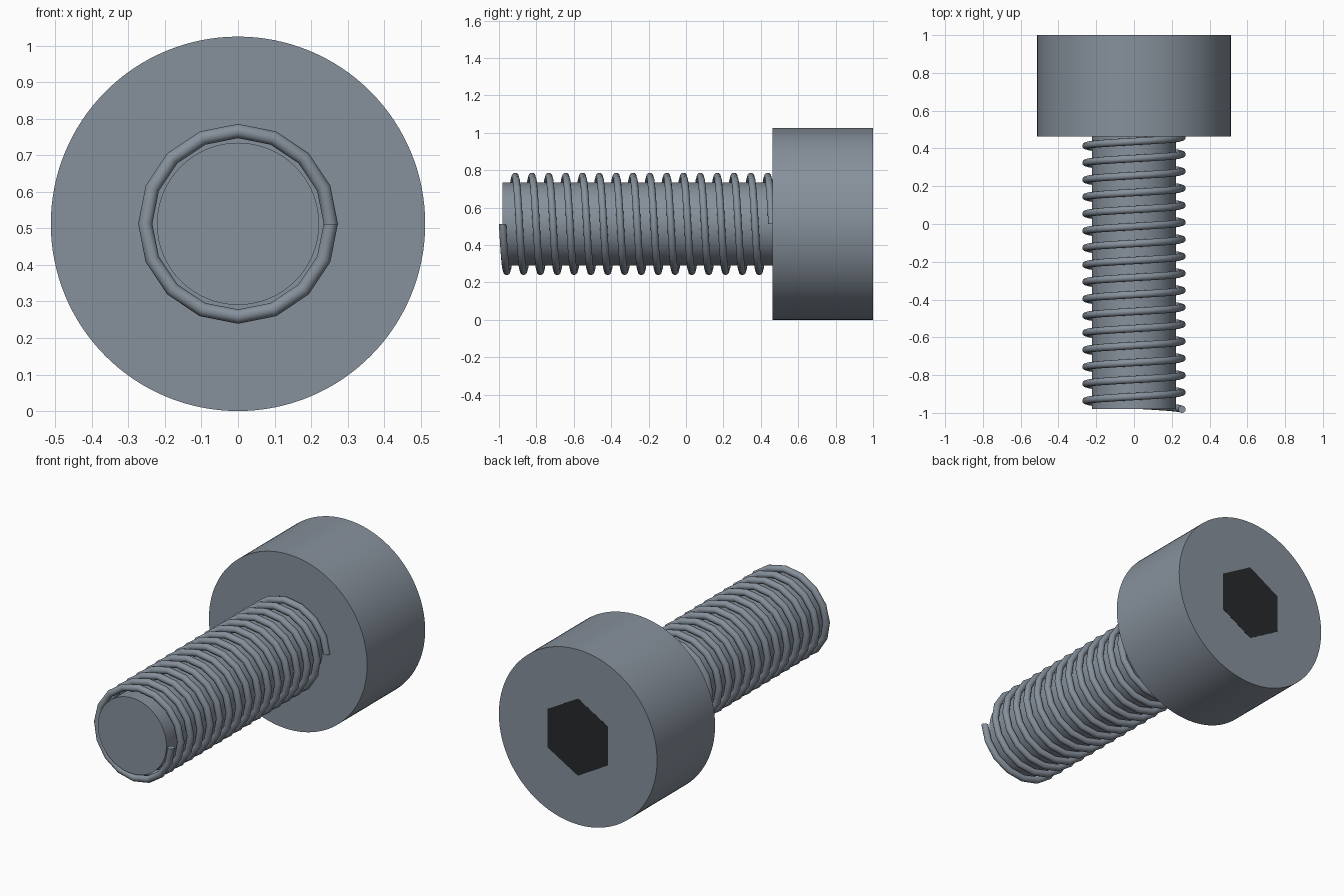
import bpy, bmesh, math
from mathutils import Vector

if "Cube" in bpy.data.objects:
    bpy.data.objects.remove(bpy.data.objects["Cube"])

AXIS_Z = 0.5125


def material(name, rgb):
    mat = bpy.data.materials.new(name)
    mat.diffuse_color = (*rgb, 1)
    mat.use_nodes = True
    mat.node_tree.nodes["Principled BSDF"].inputs["Base Color"].default_value = mat.diffuse_color
    return mat


STEEL = material("blue_grey_steel", (0.24, 0.28, 0.33))
DARK = material("dark_drive", (0.02, 0.022, 0.025))


def finish(name, bm, mat):
    bmesh.ops.recalc_face_normals(bm, faces=bm.faces)
    mesh = bpy.data.meshes.new(name)
    bm.to_mesh(mesh)
    bm.free()
    mesh.materials.append(mat)
    obj = bpy.data.objects.new(name, mesh)
    bpy.context.collection.objects.link(obj)
    return obj


def smooth(obj, degrees=30):
    bpy.ops.object.select_all(action='DESELECT')
    obj.select_set(True)
    bpy.context.view_layer.objects.active = obj
    bpy.ops.object.shade_smooth_by_angle(angle=math.radians(degrees))


def rod(name, radius, y0, y1, sides, mat):
    """Closed cylinder or prism running along y."""
    bm = bmesh.new()
    rings = []
    for y in (y0, y1):
        rings.append([bm.verts.new((radius * math.sin(math.tau * i / sides), y,
                                    AXIS_Z + radius * math.cos(math.tau * i / sides)))
                      for i in range(sides)])
    for i in range(sides):
        j = (i + 1) % sides
        bm.faces.new((rings[0][i], rings[0][j], rings[1][j], rings[1][i]))
    for r in rings:
        bm.faces.new(r)
    return finish(name, bm, mat)


def helix_thread(name, radius, tube, y0, pitch, turns, steps, sides, mat):
    """Wire wound around the shaft in straight steps, with capped ends."""
    bm = bmesh.new()
    rings = []
    for k in range(turns * steps + 1):
        a = math.tau * k / steps
        out = Vector((math.cos(a), 0, -math.sin(a)))
        centre = out * radius + Vector((0, y0 + pitch * k / steps, AXIS_Z))
        rings.append([bm.verts.new(centre + out * tube * math.cos(math.tau * s / sides)
                                   + Vector((0, tube * math.sin(math.tau * s / sides), 0)))
                      for s in range(sides)])
    for a, b in zip(rings, rings[1:]):
        for s in range(sides):
            t = (s + 1) % sides
            bm.faces.new((a[s], a[t], b[t], b[s]))
    bm.faces.new(rings[0])
    bm.faces.new(rings[-1])
    return finish(name, bm, mat)


# Cap head and shaft
smooth(rod("head", 0.5125, 0.463, 1.0, 128, STEEL))
smooth(rod("shaft", 0.222, -0.98, 0.47, 64, STEEL))

# Sixteen-turn thread
smooth(helix_thread("thread", 0.254, 0.0195, -0.981, 0.09, 16, 16, 12, STEEL), 40)

# Dark hexagonal drive, flush with the head's back face
rod("hex_drive", 0.226, 0.75, 1.0008, 6, DARK)
